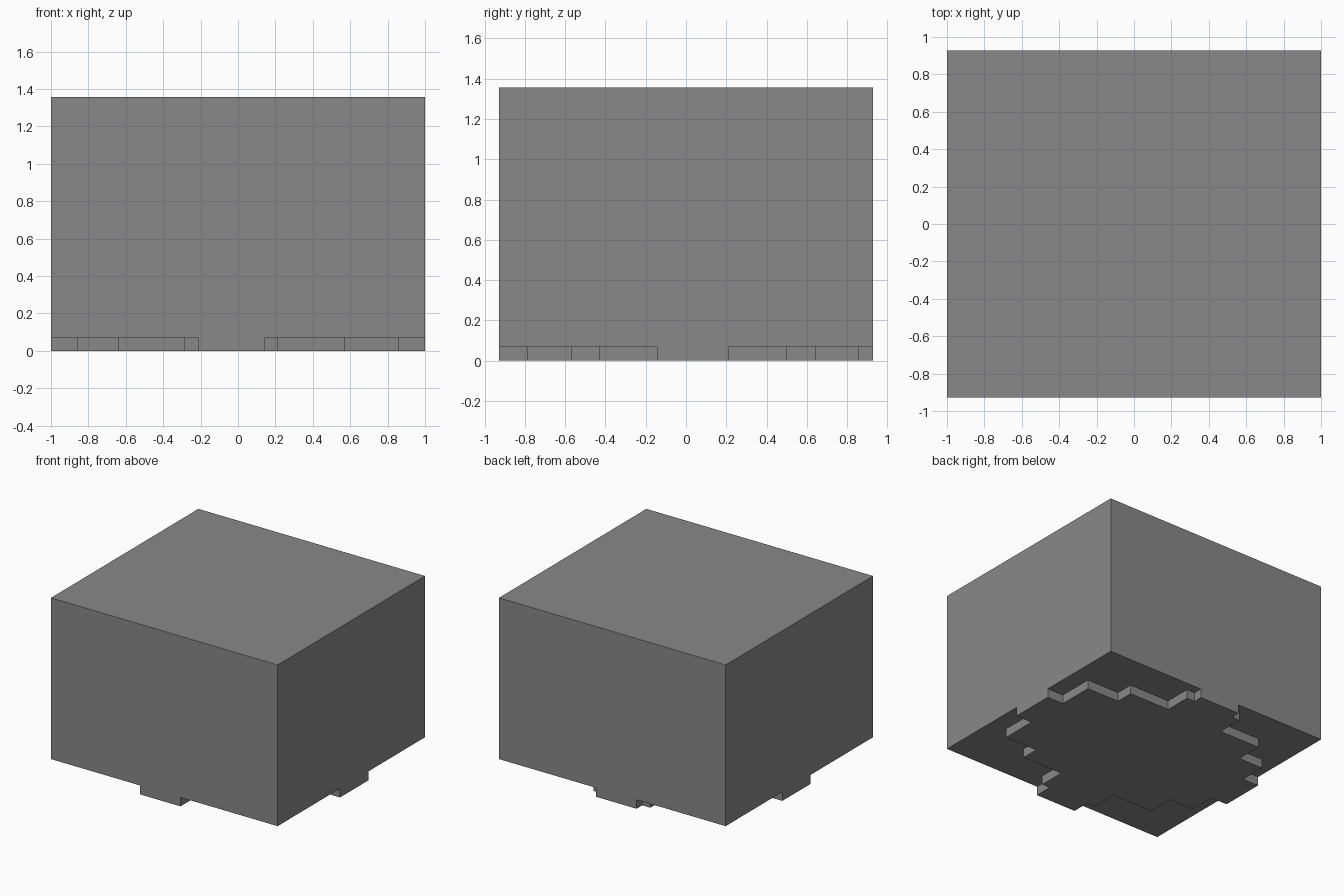
import bpy
import bmesh

if "Cube" in bpy.data.objects:
    bpy.data.objects.remove(bpy.data.objects["Cube"], do_unlink=True)

U = 2 / 28            # grid unit of the stepped design
HX, HY, TOP = 14, 13, 19

grey = bpy.data.materials.new("plain grey")
grey.use_nodes = True
colour = (0.25, 0.25, 0.25, 1)
grey.diffuse_color = colour
grey.node_tree.nodes["Principled BSDF"].inputs["Base Color"].default_value = colour


def prism(name, outline, z0, z1):
    """Extrude a closed outline, given in grid units, from z0 to z1."""
    bm = bmesh.new()
    face = bm.faces.new([bm.verts.new((x * U, y * U, z0 * U)) for x, y in outline])
    top = bmesh.ops.extrude_face_region(bm, geom=[face])["geom"]
    verts = [v for v in top if isinstance(v, bmesh.types.BMVert)]
    bmesh.ops.translate(bm, verts=verts, vec=(0, 0, (z1 - z0) * U))
    bmesh.ops.recalc_face_normals(bm, faces=bm.faces)
    mesh = bpy.data.meshes.new(name)
    bm.to_mesh(mesh)
    bm.free()
    mesh.materials.append(grey)
    obj = bpy.data.objects.new(name, mesh)
    bpy.context.collection.objects.link(obj)
    return obj


def staircase(xs, ys):
    """Stepped corner running from the side tongue to the end tongue."""
    points = [(xs[0], ys[0])]
    for i in range(1, len(xs)):
        points += [(xs[i], ys[i - 1]), (xs[i], ys[i])]
    return points


# Stepped foot plate: four corners, joined by tongues flush with the block
right_steps = (HX, 12, 8, 3, 2)
left_steps = (-HX, -12, -9, -4, -3)
outline = (staircase(right_steps, (3, 7, 9, 12, HY))
           + staircase(left_steps, (3, 6, 9, 12, HY))[::-1]
           + staircase(left_steps, (-2, -5, -8, -11, -HY))
           + staircase(right_steps, (-2, -6, -8, -11, -HY))[::-1])
plate = prism("foot_plate", outline, 0, 2)
plate.hide_render = True

# Main block, fused with the foot plate
block = prism("block_body", [(-HX, -HY), (HX, -HY), (HX, HY), (-HX, HY)], 1, TOP)
union = block.modifiers.new("join_foot", "BOOLEAN")
union.operation = "UNION"
union.solver = "EXACT"
union.object = plate
tidy = block.modifiers.new("flat_faces", "DECIMATE")
tidy.decimate_type = "DISSOLVE"
bpy.context.view_layer.objects.active = block
bpy.ops.object.modifier_apply(modifier=union.name)
bpy.ops.object.modifier_apply(modifier=tidy.name)
bpy.data.objects.remove(plate, do_unlink=True)
